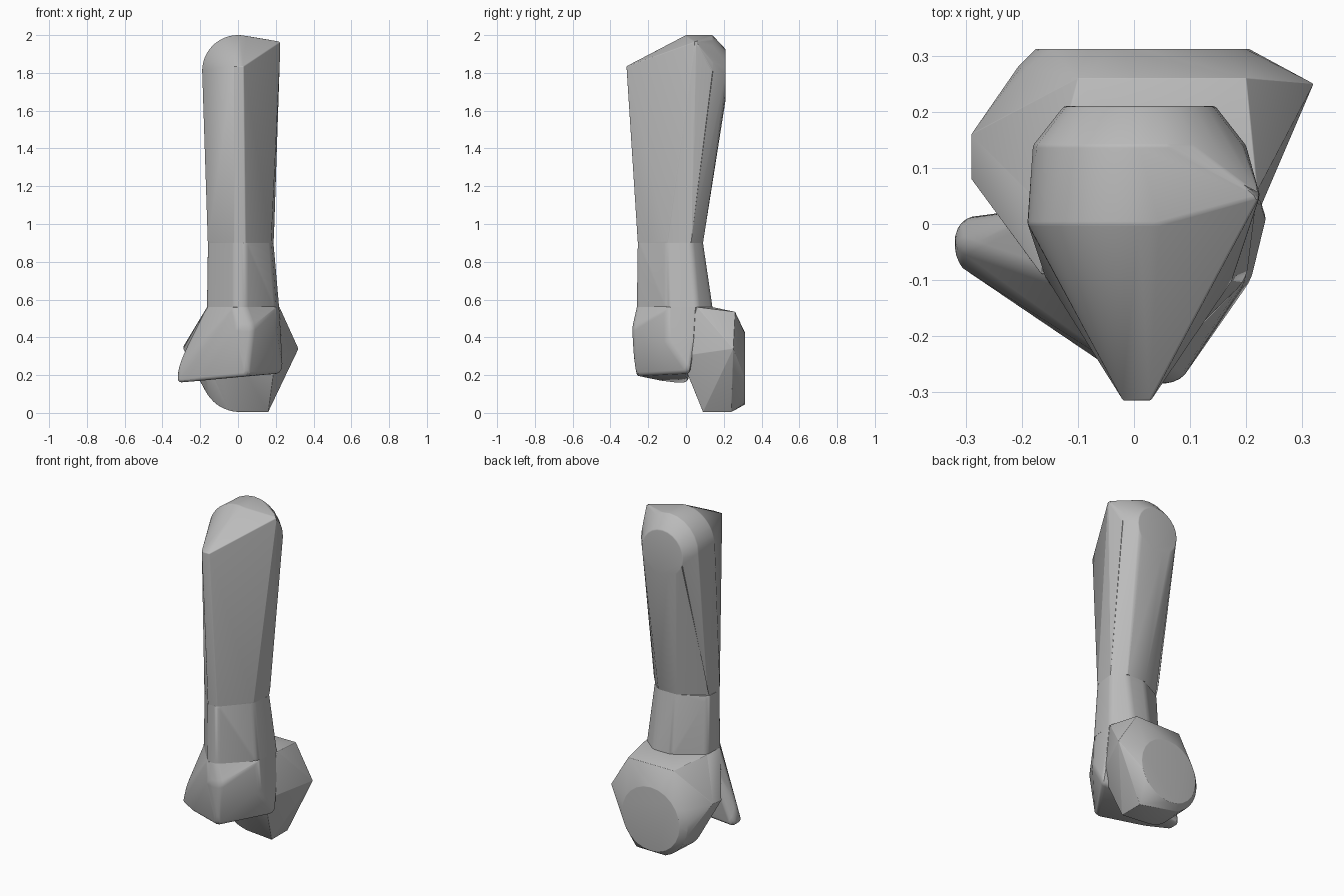
import bpy, bmesh, math
from mathutils import Vector

cube = bpy.data.objects.get("Cube")
if cube:
    bpy.data.objects.remove(cube, do_unlink=True)

grey = bpy.data.materials.new("plain_grey")
grey.use_nodes = True
grey.diffuse_color = (0.5, 0.5, 0.5, 1)
grey.node_tree.nodes["Principled BSDF"].inputs["Base Color"].default_value = (0.5, 0.5, 0.5, 1)


def disc(x, y, z, radius, start=0, end=360, count=24):
    """Points of an arc facing along y."""
    angles = [math.radians(start + (end - start) * i / count) for i in range(count + 1)]
    return [(x + radius * math.cos(a), y, z + radius * math.sin(a)) for a in angles]


def level(outline, z):
    return [(x, y, z) for x, y in outline]


def convex_part(name, points, width, joints=()):
    """Convex block with rounded edges; flat joint rims stay sharp."""
    bm = bmesh.new()
    for p in points:
        bm.verts.new(p)
    bmesh.ops.remove_doubles(bm, verts=bm.verts[:], dist=0.002)
    hull = bmesh.ops.convex_hull(bm, input=bm.verts[:])
    loose = [v for v in bm.verts if not v.link_faces]
    bmesh.ops.delete(bm, geom=loose, context="VERTS")
    bmesh.ops.dissolve_limit(bm, angle_limit=math.radians(4), verts=bm.verts[:], edges=bm.edges[:])

    def on_joint(edge):
        return any(all(abs(v.co.z - z) < 0.002 for v in edge.verts) for z in joints)

    sharp = [e for e in bm.edges if len(e.link_faces) == 2
             and e.calc_face_angle() > math.radians(16) and not on_joint(e)]
    bmesh.ops.bevel(bm, geom=sharp, offset=width, offset_type="OFFSET", segments=3,
                    profile=0.5, affect="EDGES", clamp_overlap=True)
    bmesh.ops.recalc_face_normals(bm, faces=bm.faces[:])
    mesh = bpy.data.meshes.new(name)
    bm.to_mesh(mesh)
    bm.free()
    mesh.materials.append(grey)
    obj = bpy.data.objects.new(name, mesh)
    bpy.context.collection.objects.link(obj)
    bpy.ops.object.select_all(action="DESELECT")
    obj.select_set(True)
    bpy.context.view_layer.objects.active = obj
    bpy.ops.object.shade_smooth_by_angle(angle=math.radians(30))
    return obj


WAIST, ANKLE = 0.9, 0.56
waist = [(0.04, -0.255), (-0.02, -0.255), (-0.16, -0.09), (-0.155, 0.01),
         (0, 0.09), (0.12, 0.09), (0.19, 0.03), (0.175, -0.1)]
ankle = [(0.04, -0.26), (-0.02, -0.26), (-0.165, -0.09), (-0.16, 0.03),
         (0, 0.14), (0.12, 0.14), (0.22, 0.06), (0.2, -0.1)]

# Long shaft with a rounded head, a front ridge and a side knuckle
head = (disc(0, 0, 1.81, 0.19, 60, 190) + disc(0.01, 0.14, 1.81, 0.19)
        + disc(0.01, 0.21, 1.79, 0.135)
        + [(0.03, -0.315, 1.835), (-0.02, -0.315, 1.835),
           (0.225, 0.05, 1.965), (0.215, 0.06, 1.8)])
convex_part("upper_shaft", level(waist, WAIST) + head, 0.02, [WAIST])

# Short lower shaft
convex_part("lower_shaft", level(waist, WAIST) + level(ankle, ANKLE), 0.02, [WAIST, ANKLE])

# Rear lobe with a round flat back
rear = (disc(0.015, 0.312, 0.235, 0.19) + disc(0.015, 0.28, 0.235, 0.222, 0, 250)
        + disc(0.01, 0.11, 0.21, 0.205, 190, 270)
        + [(0.32, 0.25, 0.34), (-0.29, 0.16, 0.35), (-0.29, 0.08, 0.34),
           (0.16, 0.09, 0.005), (0.16, 0.24, 0.005),
           (0.2, 0.26, 0.535), (-0.1, 0.26, 0.535),
           (0.2, -0.03, 0.3), (-0.18, 0, 0.3)])
convex_part("rear_lobe", rear + level(ankle[2:7], ANKLE), 0.02, [ANKLE])

# Front lobe with a pointed side
front = [(0.08, -0.285, 0.45), (0, -0.285, 0.45), (0.05, -0.27, 0.195),
         (-0.32, -0.07, 0.16), (-0.32, 0.01, 0.16), (-0.315, -0.04, 0.26),
         (-0.2, -0.15, 0.17), (0.24, 0.02, 0.21), (0.21, -0.1, 0.38), (0.23, 0.05, 0.4)]
convex_part("front_lobe", front + level(ankle[:4] + ankle[6:], ANKLE), 0.02, [ANKLE])
